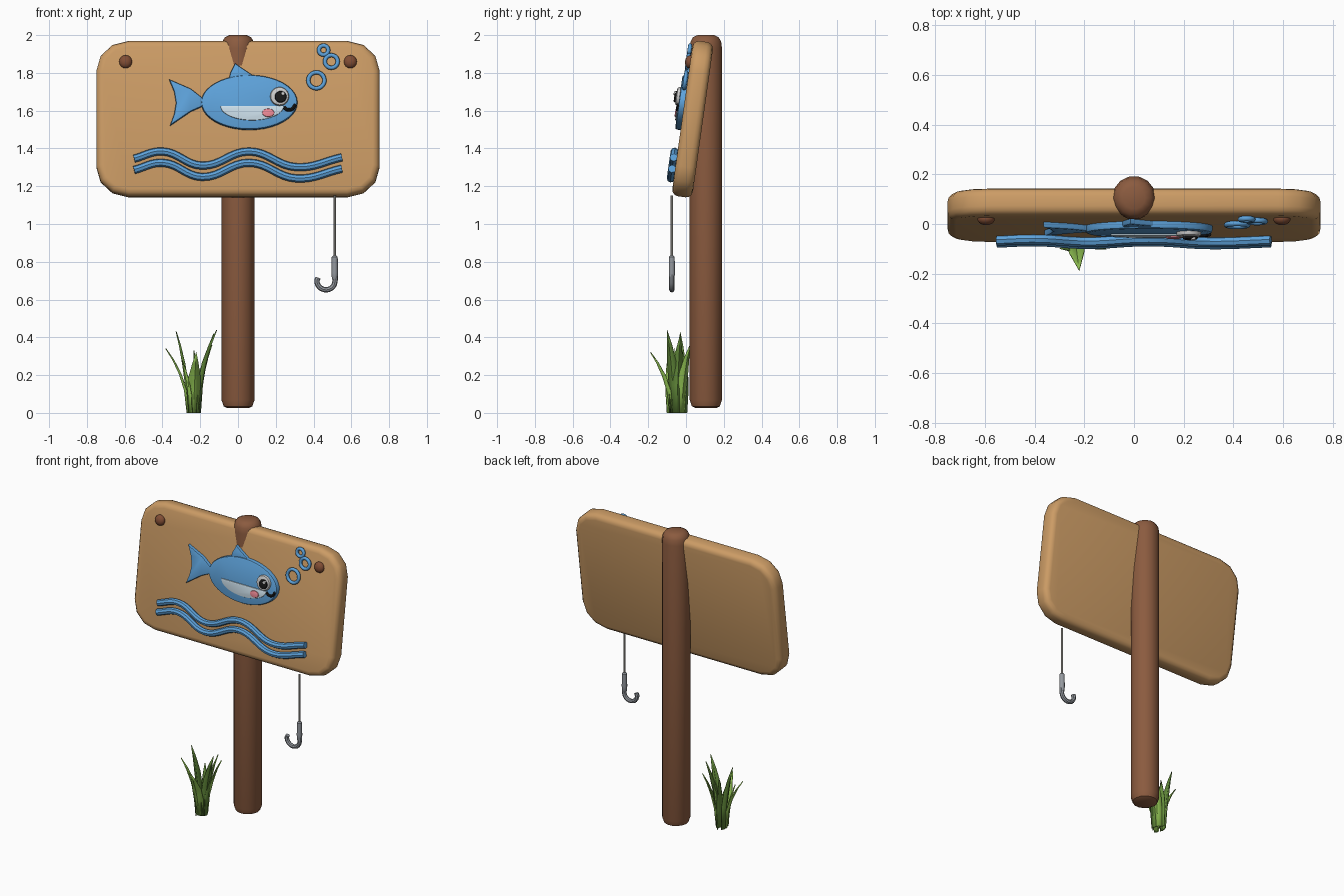
import bpy, bmesh, math
from mathutils import Matrix, Vector

if "Cube" in bpy.data.objects:
    bpy.data.objects.remove(bpy.data.objects["Cube"])

# Board frame: leans back 8 degrees, front surface at local y = -0.055
BOARD = Matrix.Translation((0, 0.035, 1.555)) @ Matrix.Rotation(math.radians(-8), 4, 'X')
FACE = -0.055
WORLD = Matrix.Identity(4)


def lz(z):
    return (z - 1.564) / 0.99


def material(name, rgb):
    m = bpy.data.materials.new(name)
    m.diffuse_color = (*rgb, 1)
    m.use_nodes = True
    m.node_tree.nodes["Principled BSDF"].inputs["Base Color"].default_value = m.diffuse_color
    return m


WOOD = material("board_wood", (0.60, 0.33, 0.13))
BROWN = material("post_wood", (0.26, 0.105, 0.05))
KNOB = material("peg_wood", (0.22, 0.075, 0.035))
BLUE = material("blue", (0.11, 0.36, 0.70))
PALE = material("pale_blue", (0.62, 0.76, 0.85))
WHITE = material("white", (0.8, 0.8, 0.8))
BLACK = material("black", (0.01, 0.01, 0.01))
PINK = material("pink", (0.85, 0.25, 0.30))
STEEL = material("steel", (0.30, 0.32, 0.35))
LINE = material("line", (0.50, 0.48, 0.44))
GREENS = [material("light_green", (0.26, 0.50, 0.08)), material("dark_green", (0.13, 0.27, 0.045))]


def add(name, bm, mat, frame=WORLD, angle=40):
    bmesh.ops.recalc_face_normals(bm, faces=bm.faces)
    me = bpy.data.meshes.new(name)
    bm.to_mesh(me)
    bm.free()
    me.materials.append(mat)
    me.shade_smooth()
    me.set_sharp_from_angle(angle=math.radians(angle))
    ob = bpy.data.objects.new(name, me)
    ob.matrix_world = frame
    bpy.context.collection.objects.link(ob)
    return ob


def plate(name, pts, y_back, y_front, bevel, mat, segments=2, both=False):
    """Extruded outline (x, local z) on the board with rounded rims."""
    bm = bmesh.new()
    rings = [[bm.verts.new((x, y, z)) for x, z in pts] for y in (y_back, y_front)]
    bm.faces.new(rings[0])
    bm.faces.new(rings[1])
    n = len(pts)
    for i in range(n):
        j = (i + 1) % n
        bm.faces.new((rings[0][i], rings[0][j], rings[1][j], rings[1][i]))
    bmesh.ops.recalc_face_normals(bm, faces=bm.faces)
    ys = (y_back, y_front) if both else (y_front,)
    edges = [e for e in bm.edges
             if any(all(abs(v.co.y - y) < 1e-5 for v in e.verts) for y in ys)]
    bmesh.ops.bevel(bm, geom=edges, offset=bevel, segments=segments, profile=0.5, affect='EDGES')
    return add(name, bm, mat, BOARD)


def ellipse(x, z, rx, rz, n=32, start=0, sweep=2 * math.pi):
    full = sweep > 6
    k = n if full else n - 1
    return [(x + rx * math.cos(start + sweep * i / k), lz(z) + rz * math.sin(start + sweep * i / k))
            for i in range(n)]


def lathe(name, profile, centre, sides, mat):
    bm = bmesh.new()
    rings = []
    for r, z in profile:
        rings.append([bm.verts.new((centre[0] + r * math.cos(2 * math.pi * i / sides),
                                    centre[1] + r * math.sin(2 * math.pi * i / sides), z))
                      for i in range(sides)])
    for a, b in zip(rings, rings[1:]):
        for i in range(sides):
            j = (i + 1) % sides
            bm.faces.new((a[i], a[j], b[j], b[i]))
    bm.faces.new(rings[0])
    bm.faces.new(rings[-1])
    return add(name, bm, mat)


def tube(name, pts, radius, mat, frame=WORLD):
    """Smooth round tube through a few points."""
    cu = bpy.data.curves.new(name, 'CURVE')
    cu.dimensions = '3D'
    cu.bevel_depth = radius
    cu.bevel_resolution = 2
    cu.resolution_u = 8
    cu.use_fill_caps = True
    sp = cu.splines.new('BEZIER')
    sp.bezier_points.add(len(pts) - 1)
    for p, co in zip(sp.bezier_points, pts):
        p.co = co
        p.handle_left_type = p.handle_right_type = 'AUTO'
    tmp = bpy.data.objects.new(name + "_path", cu)
    bpy.context.collection.objects.link(tmp)
    dg = bpy.context.evaluated_depsgraph_get()
    me = bpy.data.meshes.new_from_object(tmp.evaluated_get(dg))
    bm = bmesh.new()
    bm.from_mesh(me)
    bpy.data.objects.remove(tmp)
    return add(name, bm, mat, frame)


def ring(name, x, z, R, r, mat):
    bm = bmesh.new()
    n, m = 20, 8
    g = [[bm.verts.new((x + (R + r * math.cos(b)) * math.cos(a), FACE - 0.012 + r * math.sin(b),
                        lz(z) + (R + r * math.cos(b)) * math.sin(a)))
          for b in (2 * math.pi * k / m for k in range(m))]
         for a in (2 * math.pi * k / n for k in range(n))]
    for i in range(n):
        for j in range(m):
            bm.faces.new((g[i][j], g[(i + 1) % n][j], g[(i + 1) % n][(j + 1) % m], g[i][(j + 1) % m]))
    add(name, bm, mat, BOARD, 60)


# Post with rounded ends
lathe("post", [(0.055, 0.025), (0.076, 0.035), (0.088, 0.07), (0.088, 1.93),
               (0.083, 1.965), (0.07, 1.988), (0.045, 2.0)], (0, 0.105), 14, BROWN)

# Board with faceted corners
corners = []
for sx, sz, a0 in ((1, 1, 0), (-1, 1, 90), (-1, -1, 180), (1, -1, 270)):
    for k in range(4):
        a = math.radians(a0 + 30 * k)
        corners.append((sx * 0.58 + 0.17 * math.cos(a), sz * 0.255 + 0.16 * math.sin(a)))
plate("board", corners, 0.055, FACE, 0.035, WOOD, 3, True)

# Pegs
for side, x in (("left", -0.595), ("right", 0.595)):
    bm = bmesh.new()
    bmesh.ops.create_uvsphere(bm, u_segments=14, v_segments=8, radius=0.035,
                              matrix=Matrix.Translation((x, FACE - 0.003, lz(1.86)))
                              @ Matrix.Diagonal((1, 0.7, 1, 1)))
    add("peg_" + side, bm, KNOB, BOARD, 60)

# Fish
plate("fish_tail", [(x, lz(z)) for x, z in ((-0.16, 1.645), (-0.25, 1.715), (-0.365, 1.765),
      (-0.338, 1.70), (-0.328, 1.64), (-0.338, 1.58), (-0.36, 1.52), (-0.25, 1.595), (-0.16, 1.635))],
      FACE + 0.005, FACE - 0.024, 0.008, BLUE)
plate("fish_fin", [(x, lz(z)) for x, z in ((-0.05, 1.76), (-0.04, 1.80), (-0.015, 1.85),
      (0.02, 1.825), (0.08, 1.785), (0.08, 1.76))], FACE + 0.005, FACE - 0.022, 0.008, BLUE)
plate("fish_body", ellipse(0.06, 1.643, 0.255, 0.146, 40), FACE + 0.005, FACE - 0.03, 0.012, BLUE)
plate("fish_belly", ellipse(0.075, 1.622, 0.168, 0.077, 20, math.pi, math.pi),
      FACE - 0.02, FACE - 0.036, 0.003, PALE)
plate("fish_cheek", ellipse(0.16, 1.585, 0.032, 0.022, 20), FACE - 0.03, FACE - 0.042, 0.004, PINK)
plate("eye_white", ellipse(0.22, 1.672, 0.05, 0.05, 24), FACE - 0.02, FACE - 0.048, 0.012, WHITE)
plate("eye_pupil", ellipse(0.226, 1.668, 0.031, 0.031, 20), FACE - 0.04, FACE - 0.058, 0.008, BLACK)
plate("eye_glint", ellipse(0.238, 1.684, 0.01, 0.01, 12), FACE - 0.05, FACE - 0.063, 0.003, WHITE)
tube("mouth", [(x, FACE - 0.031, lz(z)) for x, z in
               ((0.243, 1.615), (0.262, 1.602), (0.287, 1.606), (0.304, 1.63))], 0.009, BLACK, BOARD)

# Bubbles
for i, (x, z, R) in enumerate(((0.415, 1.76, 0.043), (0.494, 1.86, 0.034), (0.453, 1.92, 0.025))):
    ring("bubble_%d" % (i + 1), x, z, R, 0.011, BLUE)

# Waves
for name, dz in (("upper_wave", 0), ("lower_wave", -0.06)):
    pts = ((-0.55, 1.345), (-0.40, 1.383), (-0.19, 1.308), (0.06, 1.383), (0.31, 1.300), (0.55, 1.352))
    tube(name, [(x, FACE - 0.016, lz(z + dz)) for x, z in pts], 0.021, BLUE, BOARD)

# Fishing line and hook
HX, HY = 0.512, -0.075
lathe("fishing_line", [(0.007, 0.81), (0.007, 1.15)], (HX, HY), 8, LINE)
lathe("hook_collar", [(0.009, 0.832), (0.016, 0.825), (0.017, 0.74), (0.015, 0.71), (0.01, 0.70)],
      (HX, HY), 10, STEEL)
arc = [(0.466 + 0.048 * math.cos(a), HY, 0.70 + 0.048 * math.sin(a))
       for a in (math.radians(-36 * k) for k in range(6))]
tube("hook", [(0.514, HY, 0.81), (0.514, HY, 0.75)] + arc + [(0.424, HY, 0.716)], 0.014, STEEL)

# Grass: folded, tapering blades (base x, base y, tip x, tip y, tip z, width)
blades = ((-0.265, -0.05, -0.385, -0.06, 0.34, 0.045), (-0.26, -0.03, -0.33, -0.03, 0.43, 0.07),
          (-0.235, -0.075, -0.22, -0.19, 0.32, 0.075), (-0.215, -0.06, -0.115, -0.10, 0.44, 0.06),
          (-0.22, -0.03, -0.14, 0.02, 0.36, 0.06), (-0.24, -0.02, -0.235, -0.02, 0.33, 0.07),
          (-0.25, -0.085, -0.30, -0.10, 0.28, 0.05), (-0.21, -0.05, -0.13, -0.03, 0.42, 0.06))
for i, (bx, by, tx, ty, tz, w) in enumerate(blades):
    lean = Vector((tx - bx, ty - by, 0))
    out = lean.normalized()
    side = Vector((-out.y, out.x, 0))
    bm = bmesh.new()
    rows = []
    for t, s in ((0, 0.7), (0.35, 0.9), (0.6, 0.85), (0.82, 0.45)):
        c = Vector((bx, by, tz * t)) + lean * t ** 2.2
        rows.append([bm.verts.new(c - side * w * s / 2), bm.verts.new(c + out * w * s * 0.22),
                     bm.verts.new(c + side * w * s / 2)])
    for a, b in zip(rows, rows[1:]):
        for k in range(2):
            bm.faces.new((a[k], a[k + 1], b[k + 1], b[k]))
    tip = bm.verts.new((tx, ty, tz))
    for k in range(2):
        bm.faces.new((rows[-1][k], rows[-1][k + 1], tip))
    ob = add("grass_blade_%d" % (i + 1), bm, GREENS[i % 2], WORLD, 25)
    ob.modifiers.new("thickness", 'SOLIDIFY').thickness = 0.005
